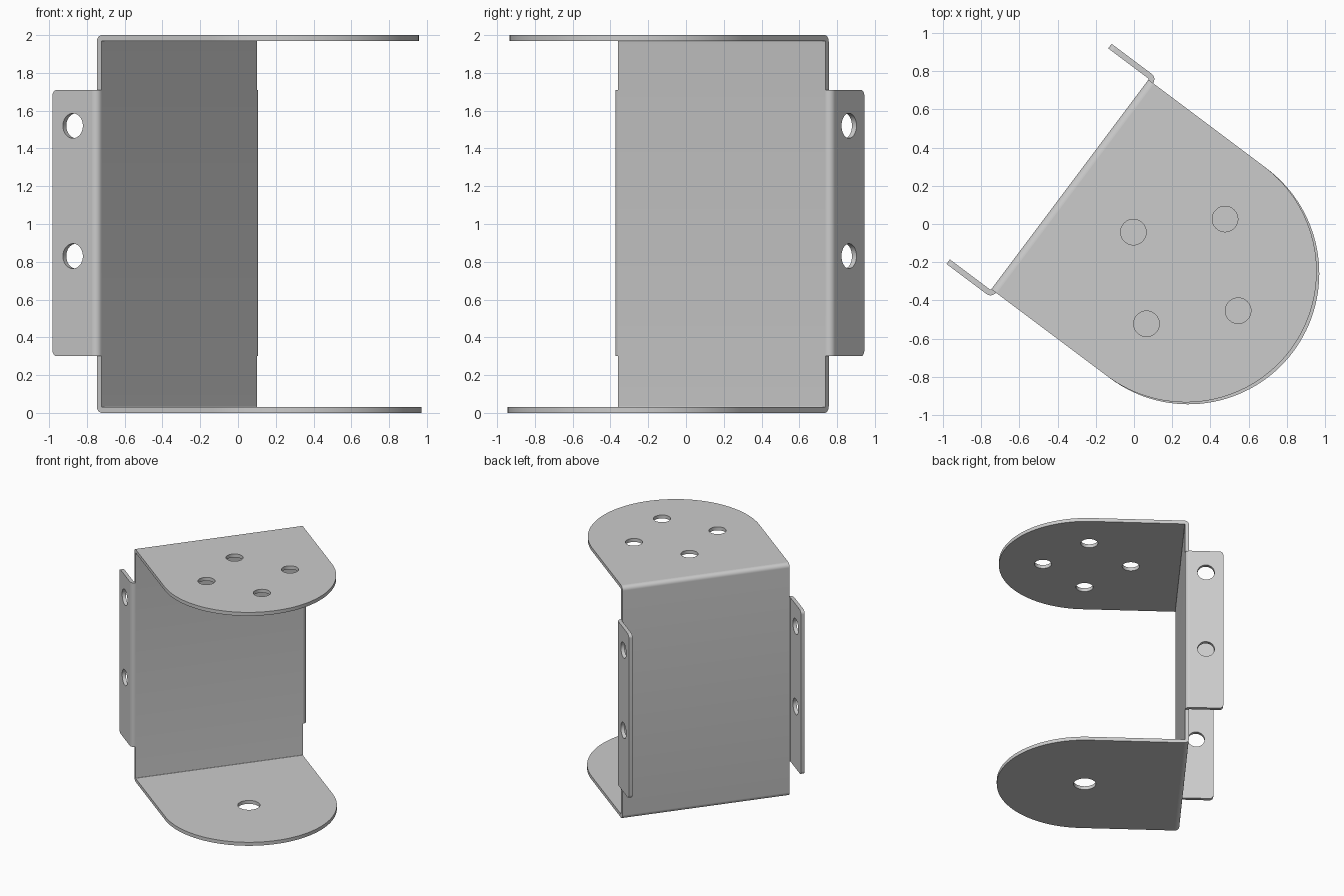
import bpy, bmesh
from math import cos, sin, pi, radians
from mathutils import Matrix

if "Cube" in bpy.data.objects:
    bpy.data.objects.remove(bpy.data.objects["Cube"])

T = 0.03                      # sheet thickness
HALF = 0.686                  # half width of the bracket
WALL_IN = -0.363              # inner face of back wall
R_OUT, R_IN = 0.035, 0.005    # bend radii
# Bracket frame: local X points out from the wall, local Y runs along it
FRAME = Matrix.Rotation(radians(-36.87), 4, 'Z') @ Matrix.Translation((0, -0.036, 0))
UPRIGHT = Matrix.Rotation(pi / 2, 4, 'X')


def arc(cx, cy, r, a0, a1, n=8):
    pts = []
    for i in range(n + 1):
        a = radians(a0 + (a1 - a0) * i / n)
        pts.append((cx + r * cos(a), cy + r * sin(a)))
    return pts


def hole(cx, cy, r):
    return arc(cx, cy, r, 0, 352.5, 47)


def sheet(name, loops, depth, matrix):
    """Extrude a flat outline (with holes) symmetrically about its plane."""
    cu = bpy.data.curves.new(name, 'CURVE')
    cu.dimensions = '2D'
    cu.fill_mode = 'BOTH'
    cu.extrude = depth / 2
    for loop in loops:
        sp = cu.splines.new('POLY')
        sp.points.add(len(loop) - 1)
        for p, (x, y) in zip(sp.points, loop):
            p.co = (x, y, 0, 1)
        sp.use_cyclic_u = True
    tmp = bpy.data.objects.new(name + "_outline", cu)
    bpy.context.collection.objects.link(tmp)
    dg = bpy.context.evaluated_depsgraph_get()
    me = bpy.data.meshes.new_from_object(tmp.evaluated_get(dg))
    bpy.data.objects.remove(tmp)
    bm = bmesh.new()
    bm.from_mesh(me)
    bmesh.ops.remove_doubles(bm, verts=bm.verts, dist=1e-5)
    bmesh.ops.recalc_face_normals(bm, faces=bm.faces)
    bm.to_mesh(me)
    bm.free()
    me.name = name
    ob = bpy.data.objects.new(name, me)
    ob.matrix_world = FRAME @ matrix
    bpy.context.collection.objects.link(ob)
    bpy.ops.object.select_all(action='DESELECT')
    ob.select_set(True)
    bpy.context.view_layer.objects.active = ob
    bpy.ops.object.shade_smooth_by_angle(angle=radians(30))
    return ob


# Back wall with its top and bottom bends
bx = WALL_IN - T + R_OUT      # bend centre
wall = (arc(bx, R_OUT, R_OUT, 270, 180) + arc(bx, 2 - R_OUT, R_OUT, 180, 90)
        + arc(bx, 2 - R_OUT, R_IN, 90, 180) + arc(bx, R_OUT, R_IN, 180, 270))
sheet("back_wall", [wall], 2 * HALF, UPRIGHT)


# Rounded top and bottom plates
def plate(name, centre, z, holes):
    outline = [(bx, -HALF)] + arc(centre, 0, HALF, -90, 90, 64) + [(bx, HALF)]
    sheet(name, [outline] + holes, T, Matrix.Translation((0, 0, z)))


top_c, bottom_c, ring = 0.366, 0.383, 0.343
plate("top_plate", top_c, 2 - T / 2,
      [hole(top_c + ring * cos(k * pi / 2), ring * sin(k * pi / 2), 0.067) for k in range(4)])
plate("bottom_plate", bottom_c, T / 2, [hole(bottom_c, 0, 0.087)])

# Mounting flanges on both sides, bent backwards
z0, z1, tip, cr = 0.30, 1.71, -0.66, 0.03
fx = WALL_IN - R_OUT
flange = ([(fx, z0), (fx, z1)] + arc(tip + cr, z1 - cr, cr, 90, 180)
          + arc(tip + cr, z0 + cr, cr, 180, 270))
bend = arc(fx, HALF, R_OUT, 0, 90) + arc(fx, HALF, R_IN, 90, 0)
for side, s in (("left", -1), ("right", 1)):
    sheet(side + "_flange", [flange, hole(-0.525, 0.83, 0.066), hole(-0.525, 1.52, 0.066)], T,
          Matrix.Translation((0, s * (HALF + R_OUT - T / 2), 0)) @ UPRIGHT)
    sheet(side + "_flange_bend", [[(x, s * y) for x, y in bend]], z1 - z0,
          Matrix.Translation((0, 0, (z0 + z1) / 2)))
